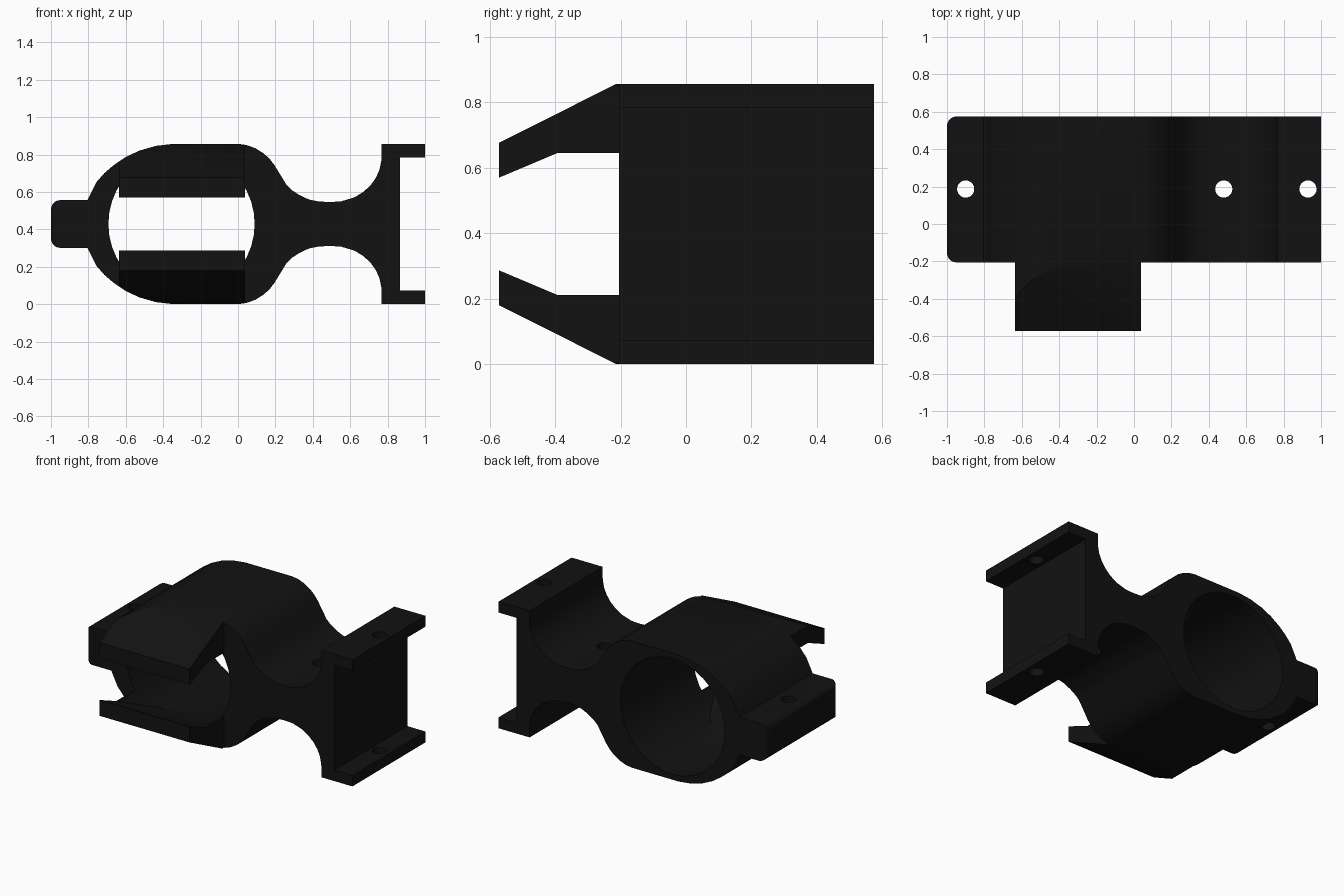
import bpy, bmesh, math

if "Cube" in bpy.data.objects:
    bpy.data.objects.remove(bpy.data.objects["Cube"])

MID = 0.4285  # height of the symmetry plane


def mesh_object(name, bm):
    bmesh.ops.recalc_face_normals(bm, faces=bm.faces[:])
    me = bpy.data.meshes.new(name)
    bm.to_mesh(me)
    bm.free()
    ob = bpy.data.objects.new(name, me)
    bpy.context.collection.objects.link(ob)
    return ob


def prism(name, points, lo, hi, axis):
    """Extrude a closed 2D outline along 'x' (points are y,z), 'y' (x,z) or 'z' (x,y)."""
    place = {'x': lambda a, b, t: (t, a, b),
             'y': lambda a, b, t: (a, t, b),
             'z': lambda a, b, t: (a, b, t)}[axis]
    bm = bmesh.new()
    low = [bm.verts.new(place(a, b, lo)) for a, b in points]
    high = [bm.verts.new(place(a, b, hi)) for a, b in points]
    bm.faces.new(low)
    bm.faces.new(high)
    n = len(points)
    for i in range(n):
        j = (i + 1) % n
        bm.faces.new((low[i], low[j], high[j], high[i]))
    return mesh_object(name, bm)


def circle(cx, cy, r, n):
    return [(cx + r * math.cos(2 * math.pi * i / n),
             cy + r * math.sin(2 * math.pi * i / n)) for i in range(n)]


def rect(a0, a1, b0, b1):
    return [(a0, b0), (a1, b0), (a1, b1), (a0, b1)]


def mirrored(top):
    """Close an upper outline with its reflection in the symmetry plane."""
    return top + [(a, 2 * MID - b) for a, b in reversed(top)]


def combine(target, other, operation):
    mod = target.modifiers.new(operation.lower(), 'BOOLEAN')
    mod.operation = operation
    mod.solver = 'EXACT'
    mod.object = other
    bpy.context.view_layer.objects.active = target
    bpy.ops.object.modifier_apply(modifier=mod.name)
    bpy.data.objects.remove(other)


# Main front profile: ring housing, neck and forked clamp
upper = [(-.805, .556), (-.757, .652), (-.715, .700), (-.665, .743), (-.60, .787),
         (-.527, .821), (-.44, .846), (-.345, .857), (0, .857), (.045, .851),
         (.092, .834), (.136, .807), (.168, .778), (.195, .743), (.26, .637),
         (.29, .608), (.329, .583), (.38, .559), (.43, .549), (.49, .546),
         (.55, .549), (.623, .571), (.67, .600), (.709, .636), (.737, .675),
         (.757, .72), (.766, .765), (.768, .80), (.768, .857),
         (1, .857), (1, .783), (.865, .783)]
bracket = prism('duct_bracket', mirrored(upper), -.572, .575, 'y')

# Envelope trims the front into two tapered prongs
envelope = prism('envelope', rect(-2, 2, -.205, 1), -1, 2, 'z')
wedge = prism('wedge', mirrored([(-.62, MID + .224), (-.205, MID + .432), (0, MID + .432)]),
              -.637, .037, 'x')
combine(envelope, wedge, 'UNION')
combine(bracket, envelope, 'INTERSECT')

# Side tab with rounded outer edges
tab = prism('tab', rect(-1, -.76, .301, .556), -.205, .575, 'y')
bm = bmesh.new()
bm.from_mesh(tab.data)
outer = [e for e in bm.edges if all(v.co.x < -.99 for v in e.verts)]
bmesh.ops.bevel(bm, geom=outer, offset=.05, segments=5, profile=.5, affect='EDGES')
bm.to_mesh(tab.data)
bm.free()
combine(bracket, tab, 'UNION')

# Round bore narrowing to a slot between the prongs
bore = prism('bore', circle(-.302, MID, .391, 40), -.8, .8, 'y')
gap = prism('gap', rect(-.66, .06, MID - .217, MID + .217), -.7, -.205, 'y')
combine(bore, gap, 'UNION')
slot = prism('slot', mirrored([(-.75, MID + .066), (.75, MID + .70)]), -1, 1, 'x')
combine(bore, slot, 'INTERSECT')
combine(bracket, bore, 'DIFFERENCE')

# Vertical screw holes
for x in (-.90, .48, .93):
    combine(bracket, prism('screw_hole', circle(x, .187, .046, 24), -.2, 1.1, 'z'), 'DIFFERENCE')

# Black finish
black = bpy.data.materials.new('black_plastic')
black.diffuse_color = (.006, .006, .006, 1)
black.use_nodes = True
black.node_tree.nodes["Principled BSDF"].inputs["Base Color"].default_value = black.diffuse_color
bracket.data.materials.clear()
bracket.data.materials.append(black)
bpy.ops.object.select_all(action='DESELECT')
bracket.select_set(True)
bpy.context.view_layer.objects.active = bracket
bpy.ops.object.shade_smooth_by_angle(angle=math.radians(30))
